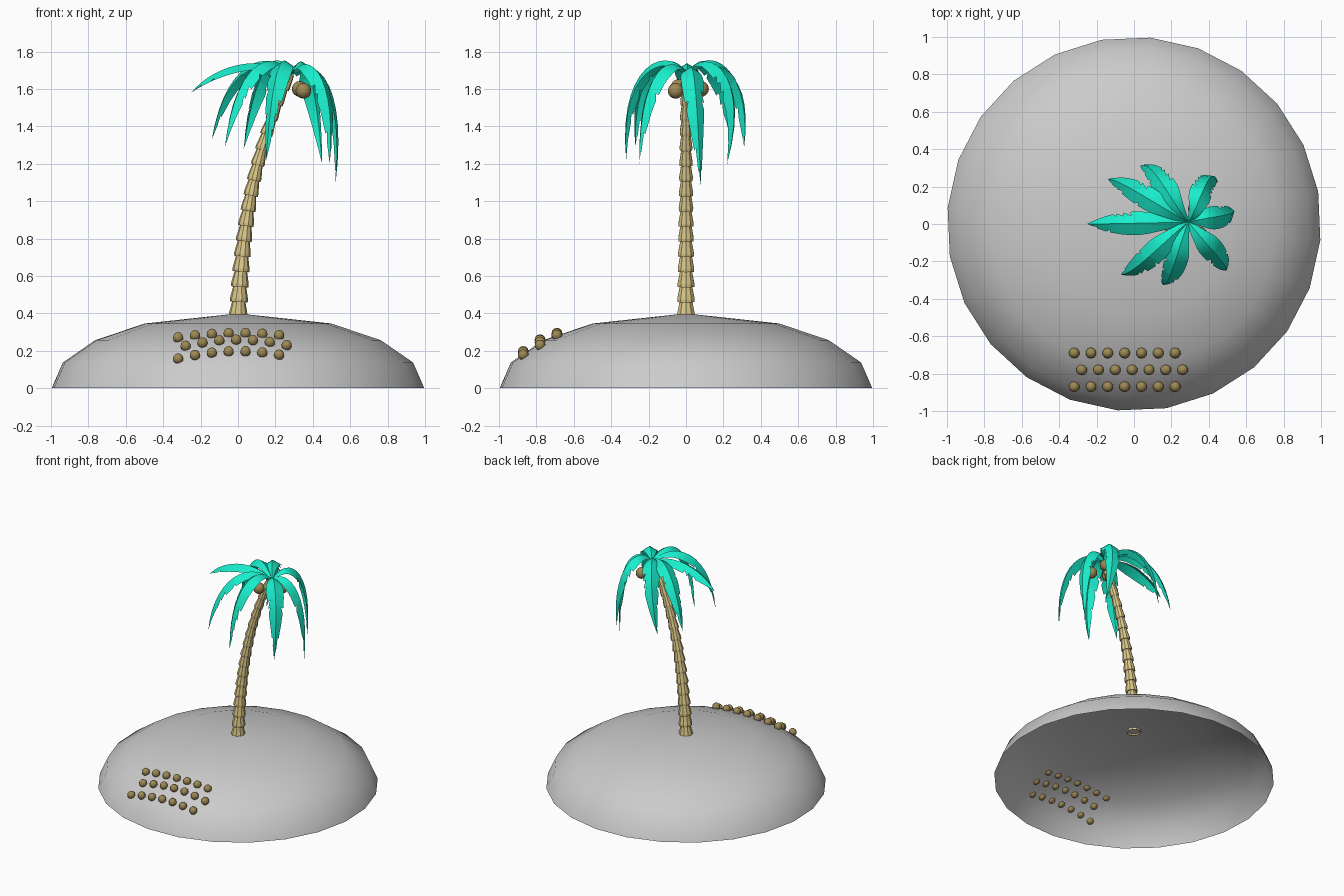
import bpy, bmesh, math, random
from mathutils import Vector

if "Cube" in bpy.data.objects:
    bpy.data.objects.remove(bpy.data.objects["Cube"])

random.seed(4)


def material(name, rgb):
    m = bpy.data.materials.new(name)
    m.diffuse_color = (*rgb, 1)
    m.use_nodes = True
    m.node_tree.nodes["Principled BSDF"].inputs["Base Color"].default_value = m.diffuse_color
    return m


trunk_mat = material("bark", (0.72, 0.58, 0.25))
brown_mat = material("brown", (0.34, 0.25, 0.09))
leaf_mat = material("leaf", (0.01, 0.85, 0.6))


def finish(name, bm, mat=None, smooth=None):
    me = bpy.data.meshes.new(name)
    bm.to_mesh(me)
    bm.free()
    ob = bpy.data.objects.new(name, me)
    bpy.context.collection.objects.link(ob)
    if mat:
        me.materials.append(mat)
    if smooth:
        bpy.ops.object.select_all(action='DESELECT')
        ob.select_set(True)
        bpy.context.view_layer.objects.active = ob
        bpy.ops.object.shade_smooth_by_angle(angle=math.radians(smooth))
    return ob


def bridge(bm, a, b):
    n = len(a)
    for i in range(n):
        bm.faces.new((a[i], a[(i + 1) % n], b[(i + 1) % n], b[i]))


# Island: shallow open dome
PROFILE = [(1.0, 0.0), (0.94, 0.137), (0.766, 0.257), (0.5, 0.346)]
bm = bmesh.new()
rings = []
for r, z in PROFILE:
    rings.append([bm.verts.new((r * math.cos(math.radians(10 + 15 * i)),
                                r * math.sin(math.radians(10 + 15 * i)), z))
                  for i in range(24)])
for a, b in zip(rings, rings[1:]):
    bridge(bm, a, b)
apex = bm.verts.new((0, 0, 0.4))
for i in range(24):
    bm.faces.new((rings[-1][i], rings[-1][(i + 1) % 24], apex))
finish("island", bm, smooth=40)


def ground(x, y):
    r = math.hypot(x, y)
    pts = PROFILE + [(0, 0.4)]
    for (r0, z0), (r1, z1) in zip(pts, pts[1:]):
        if r >= r1:
            return z0 + (z1 - z0) * (r0 - r) / (r0 - r1)


# Trunk: leaning stack of flared rings
def lean(z):
    t = (z - 0.38) / 1.3
    return Vector((0.065 * t + 0.215 * t ** 2.6, 0, z))


bm = bmesh.new()
SEG = 16
prev = None
for k in range(SEG):
    z0, z1 = 0.38 + 1.3 * k / SEG, 0.38 + 1.3 * (k + 1) / SEG
    taper = 1 - 0.42 * k / SEG
    axis = (lean(z1) - lean(z0)).normalized()
    side = Vector((0, 1, 0))
    other = side.cross(axis)
    for c, r in ((lean(z0), 0.049), (lean(z0 + 0.016), 0.05), (lean(z1), 0.036)):
        ring = [bm.verts.new(c + taper * r * (math.cos(a) * other + math.sin(a) * side))
                for a in (math.tau * i / 10 for i in range(10))]
        if prev:
            bridge(bm, prev, ring)
        prev = ring
bmesh.ops.recalc_face_normals(bm, faces=bm.faces)
finish("trunk", bm, trunk_mat)

# Coconuts under the crown
for p in ((0.35, -0.055, 1.59), (0.33, 0.08, 1.6), (0.21, -0.04, 1.61)):
    bm = bmesh.new()
    bmesh.ops.create_uvsphere(bm, u_segments=12, v_segments=8, radius=0.042)
    bmesh.ops.translate(bm, vec=p, verts=bm.verts)
    finish("coconut", bm, brown_mat, 60)


# Fronds: folded, notched leaves swept along drooping arcs
CROWN = Vector((0.29, 0.01, 1.68))


def frond(tip, rise, reach):
    tip = Vector(tip)
    out = Vector((tip.x - CROWN.x, tip.y - CROWN.y, 0))
    p1 = CROWN + out * 0.35 + Vector((0, 0, rise))
    p2 = CROWN + Vector((out.x * reach[0], out.y * reach[1], rise * 0.3))
    across = Vector((-out.y, out.x, 0)).normalized()

    def at(t):
        s = 1 - t
        return CROWN * s**3 + p1 * 3*s*s*t + p2 * 3*s*t*t + tip * t**3

    bm = bmesh.new()
    N = 14
    notches = {s: random.sample(range(6, N - 1), 3) for s in (-1, 1)}

    def width(t):
        return 0.074 * (0.12 + 0.88 * min(1, t / 0.4) ** 0.8) * max(0, 1 - max(0, (t - 0.5) / 0.5) ** 1.9)

    def edge(t, s, scale=1):
        tan = (at(min(1, t + 0.01)) - at(max(0, t - 0.01))).normalized()
        sd = (across - tan * across.dot(tan)).normalized()
        nor = tan.cross(sd)
        return at(t) + width(t) * scale * (sd * s * 0.84 - nor * 0.52)

    spine = [bm.verts.new(at(i / N)) for i in range(N + 1)]
    for s in (-1, 1):
        last = bm.verts.new(edge(0, s))
        for i in range(N):
            t = (i + 1) / N
            if i == N - 1:
                quad = [spine[i], spine[i + 1], last]
            else:
                nxt = bm.verts.new(edge(t + (0.03 if i in notches[s] else 0), s))
                quad = [spine[i], spine[i + 1], nxt, last]
                last = bm.verts.new(edge(t, s, 0.6)) if i in notches[s] else nxt
            bm.faces.new(quad if s < 0 else quad[::-1])
    for f in bm.faces:
        f.normal_update()
    if sum(f.normal.z for f in bm.faces) < 0:
        bmesh.ops.reverse_faces(bm, faces=bm.faces)
    finish("frond", bm, leaf_mat, 35)


for tip, rise, reach in [
        ((-0.25, 0.00, 1.58), 0.12, (0.80, 1.0)),
        ((-0.14, 0.24, 1.33), 0.16, (0.85, 1.0)),
        ((0.03, 0.31, 1.28), 0.17, (0.75, 1.15)),
        ((0.45, 0.22, 1.20), 0.16, (0.75, 1.65)),
        ((0.52, 0.08, 1.08), 0.10, (1.35, 0.6)),
        ((0.49, -0.25, 1.20), 0.13, (1.2, 1.0)),
        ((0.15, -0.32, 1.22), 0.17, (0.75, 1.15)),
        ((-0.07, -0.27, 1.29), 0.16, (0.85, 1.05))]:
    frond(tip, rise, reach)

# Stones: plain staggered patch on the front slope
for row in range(3):
    for i in range(7):
        x = -0.32 + 0.09 * i + (0.04 if row == 1 else 0)
        y = -0.69 - 0.09 * row
        bm = bmesh.new()
        bmesh.ops.create_uvsphere(bm, u_segments=10, v_segments=6, radius=0.029)
        bmesh.ops.translate(bm, vec=(x, y, ground(x, y) + 0.012), verts=bm.verts)
        finish("stone", bm, brown_mat, 60)
